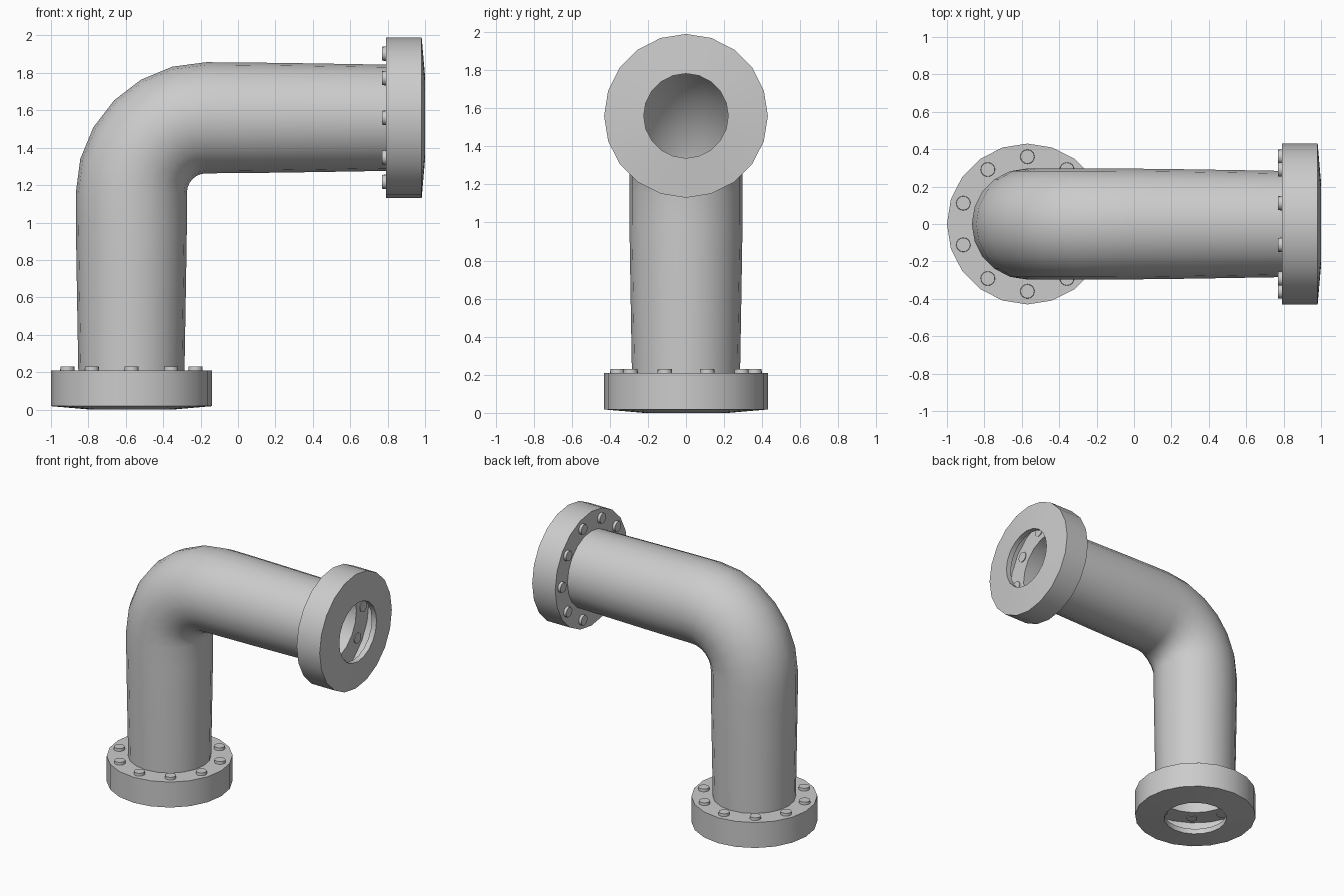
import bpy, bmesh, math
from mathutils import Matrix, Vector

if "Cube" in bpy.data.objects:
    bpy.data.objects.remove(bpy.data.objects["Cube"])

SIDES = 20


def finish(name, bm, matrix=Matrix.Identity(4)):
    bmesh.ops.transform(bm, matrix=matrix, verts=bm.verts)
    mesh = bpy.data.meshes.new(name)
    bm.to_mesh(mesh)
    bm.free()
    obj = bpy.data.objects.new(name, mesh)
    bpy.context.collection.objects.link(obj)
    bpy.ops.object.select_all(action='DESELECT')
    obj.select_set(True)
    bpy.context.view_layer.objects.active = obj
    bpy.ops.object.shade_smooth_by_angle(angle=math.radians(30))
    return obj


def skin(bm, rings):
    """Join successive closed rings of points with quads."""
    loops = [[bm.verts.new(p) for p in ring] for ring in rings]
    for a, b in zip(loops, loops[1:]):
        for i in range(len(a)):
            j = (i + 1) % len(a)
            bm.faces.new((a[i], a[j], b[j], b[i]))


def circle(centre, radius, u, v, n=SIDES):
    return [centre + radius * (math.cos(2 * math.pi * i / n) * u + math.sin(2 * math.pi * i / n) * v)
            for i in range(n)]


# Elbow pipe: straight leg, 90 degree bend, straight arm (slightly wider at the bend)
X, Y, Z = Vector((1, 0, 0)), Vector((0, 1, 0)), Vector((0, 0, 1))
bend_centre, bend_radius = Vector((-0.17, 0, 1.16)), 0.40
rings = []
for z, r in ((0.21, 0.284), (0.5, 0.289), (0.8, 0.294), (1.0, 0.297)):
    rings.append(circle(Vector((-0.57, 0, z)), r, X, Y))
for k in range(7):
    a = math.radians(15 * k)
    inward = Vector((math.cos(a), 0, -math.sin(a)))
    rings.append(circle(bend_centre - bend_radius * inward, 0.297, inward, Y))
for x, r in ((0.0, 0.296), (0.25, 0.293), (0.5, 0.289), (0.79, 0.284)):
    rings.append(circle(Vector((x, 0, 1.56)), r, -Z, Y))
bm = bmesh.new()
skin(bm, rings)
finish("elbow_pipe", bm)

# Flange profile: hole lip, end face, rim, inner shoulder
profile = ((0.222, 0.04), (0.222, 0.0), (0.43, 0.018), (0.43, 0.21), (0.282, 0.21))


def flange(name, matrix):
    bm = bmesh.new()
    skin(bm, [circle(z * Z, r, X, Y) for r, z in profile])
    finish(name + "_flange", bm, matrix)
    # Ten bolt heads on the inner shoulder
    bm = bmesh.new()
    for k in range(10):
        a = math.radians(90 + 36 * k)
        place = Matrix.Translation((0.36 * math.cos(a), 0.36 * math.sin(a), 0.217))
        bmesh.ops.create_cone(bm, cap_ends=True, segments=16, radius1=0.039,
                              radius2=0.037, depth=0.026, matrix=place)
    finish(name + "_bolts", bm, matrix)


flange("base", Matrix.Translation((-0.57, 0, 0)))
flange("outlet", Matrix.Translation((1, 0, 1.56)) @ Matrix.Rotation(math.radians(-90), 4, 'Y'))
